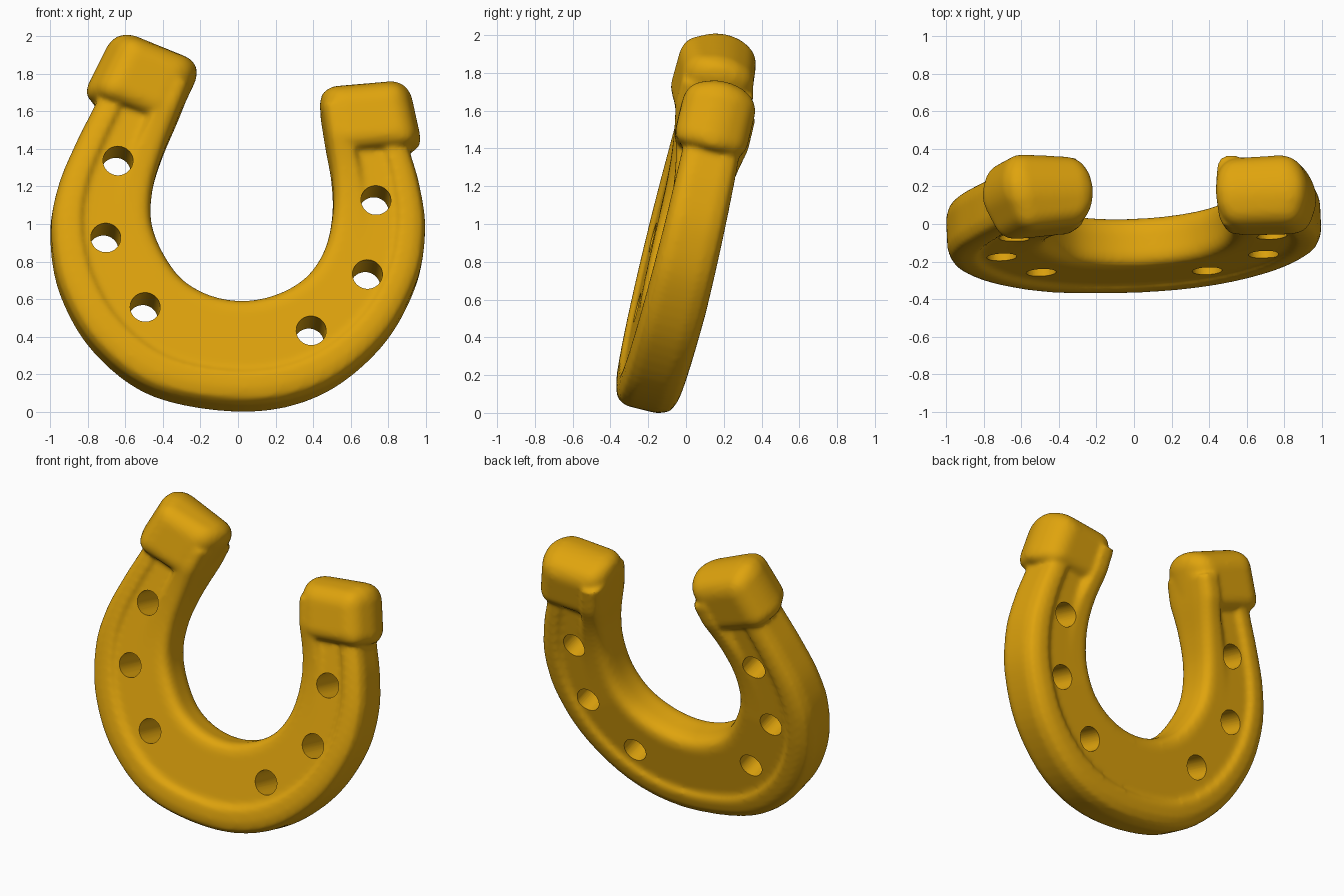
import bpy, bmesh
from mathutils import Vector

if "Cube" in bpy.data.objects:
    bpy.data.objects.remove(bpy.data.objects["Cube"])

gold = bpy.data.materials.new("dark_gold")
gold.use_nodes = True
GOLD = (0.74, 0.37, 0.004, 1)
gold.diffuse_color = GOLD
gold.node_tree.nodes["Principled BSDF"].inputs["Base Color"].default_value = GOLD

# The shoe lies in a plane that leans back and is slightly turned
BASE, LEAN, TURN = -0.25, 0.248, 0.045
NORMAL = Vector((-TURN, 1, -LEAN)).normalized()


def place(x, z, depth):
    """Point at x, z in the leaning plane, pushed back by depth."""
    return Vector((x, BASE + LEAN * z + TURN * x, z)) + NORMAL * depth


def make_object(name, bm):
    bmesh.ops.recalc_face_normals(bm, faces=bm.faces)
    mesh = bpy.data.meshes.new(name)
    bm.to_mesh(mesh)
    bm.free()
    ob = bpy.data.objects.new(name, mesh)
    bpy.context.collection.objects.link(ob)
    ob.data.materials.append(gold)
    return ob


def apply_modifier(ob, kind, **settings):
    mod = ob.modifiers.new(kind, kind)
    for key, value in settings.items():
        setattr(mod, key, value)
    bpy.ops.object.select_all(action="DESELECT")
    bpy.context.view_layer.objects.active = ob
    ob.select_set(True)
    bpy.ops.object.modifier_apply(modifier=mod.name)


def loft(bm, rings):
    """Skin closed rings of points and close both ends."""
    loops = [[bm.verts.new(p) for p in ring] for ring in rings]
    n = len(loops[0])
    for a, b in zip(loops, loops[1:]):
        for i in range(n):
            j = (i + 1) % n
            bm.faces.new((a[i], a[j], b[j], b[i]))
    bm.faces.new(loops[0])
    bm.faces.new(loops[-1])


def smooth_path(points, steps=6):
    """Curve passing through all the points."""
    pts = [Vector(p) for p in points]
    pts = [2 * pts[0] - pts[1]] + pts + [2 * pts[-1] - pts[-2]]
    out = []
    for p, q, r, s in zip(pts, pts[1:], pts[2:], pts[3:]):
        for k in range(steps):
            t = k / steps
            out.append(0.5 * (2 * q + (r - p) * t + (2 * p - 5 * q + 4 * r - s) * t ** 2
                              + (3 * q - p - 3 * r + s) * t ** 3))
    return out + [pts[-2]]


# Curved body: inner and outer edge, from one tip round to the other
INNER = [(-.26, 1.70), (-.32, 1.55), (-.40, 1.36), (-.455, 1.18), (-.465, 1.0), (-.41, .84),
         (-.30, .685), (-.14, .595), (.04, .57), (.22, .61), (.37, .705), (.465, .855),
         (.505, 1.05), (.50, 1.23), (.47, 1.41), (.44, 1.60)]
OUTER = [(-.67, 1.84), (-.75, 1.65), (-.87, 1.41), (-.965, 1.18), (-1.003, .94), (-.95, .63),
         (-.767, .32), (-.445, .085), (.05, .006), (.45, .096), (.767, .345), (.95, .66),
         (1.0, .94), (.97, 1.18), (.91, 1.39), (.86, 1.60)]


def half_section(thick, rise):
    """Across the band from inner to outer edge: rounded edge, inner ridge, channel, rim."""
    floor = thick - 0.028
    ridge = floor + rise
    return [(0, 0.42 * ridge), (0.015, 0.72 * ridge), (0.06, 0.93 * ridge), (0.13, ridge),
            (0.28, ridge), (0.36, floor), (0.5, floor), (0.64, floor), (0.68, floor + 0.004),
            (0.71, thick - 0.003), (0.76, thick), (0.86, 0.97 * thick),
            (0.95, 0.83 * thick), (0.99, 0.5 * thick)]


bm = bmesh.new()
inner, outer = smooth_path(INNER), smooth_path(OUTER)
rings = []
for i, (a, b) in enumerate(zip(inner, outer)):
    t = abs(2 * i / (len(inner) - 1) - 1)
    tip = min(1, max(0, (t - 0.4) / 0.48))
    front = [(s, -d) for s, d in half_section(0.147, 0.07 * tip ** 3)]
    back = [(s, d) for s, d in half_section(0.187 - 0.03 * tip, 0.075 * tip ** 3)]
    section = front + back[::-1]
    rings.append([place(*a.lerp(b, s), d) for s, d in section])
loft(bm, rings)
shoe = make_object("horseshoe", bm)


# Thick block at each tip, widest at mid depth and tapered to the end
def tip_block(name, inner_low, outer_low, outer_top, inner_top, layers):
    """Each layer gives the depth at the inner and outer side, and the two side insets."""
    il, ol, ot, it = map(Vector, (inner_low, outer_low, outer_top, inner_top))
    rings = []
    for depth_in, depth_out, near, far in layers:
        low = [il.lerp(ol, near), il.lerp(ol, 1 - far)]
        top = [it.lerp(ot, 1 - far), it.lerp(ot, near)]
        taper = 0.17 if near else 0
        top = [p.lerp(q, taper) for p, q in zip(top, low[::-1])]
        depths = (depth_in, depth_out, depth_out, depth_in)
        rings.append([place(*p, d) for p, d in zip(low + top, depths)])
    bm = bmesh.new()
    loft(bm, rings)
    block = make_object(name, bm)
    apply_modifier(block, "BEVEL", width=0.08, segments=5)
    return block


MIDDLE = (0, 0, 0, 0)
blocks = [
    tip_block("right_tip", (-.335, 1.49), (-.85, 1.675), (-.665, 2.045), (-.165, 1.85),
              [(-.185, -.235, .1, .22), MIDDLE, (.19, .19, .12, .12)]),
    tip_block("left_tip", (.468, 1.345), (1.005, 1.385), (.92, 1.767), (.405, 1.725),
              [(-.195, -.21, .1, .14), MIDDLE, (.185, .185, .1, .16)]),
]

# Fuse the parts into one softly blended casting
for block in blocks:
    apply_modifier(shoe, "BOOLEAN", operation="UNION", object=block, solver="EXACT")
    bpy.data.objects.remove(block)
apply_modifier(shoe, "REMESH", mode="VOXEL", voxel_size=0.014)
apply_modifier(shoe, "SMOOTH", factor=0.5, iterations=10)

# Six nail holes straight through the band
HOLES = [(-.645, 1.30), (-.71, .89), (-.50, .52), (.385, .395), (.685, .695), (.73, 1.09)]
turn = Vector((0, 0, 1)).rotation_difference(NORMAL).to_matrix().to_4x4()
bm = bmesh.new()
for x, z in HOLES:
    spot = turn.copy()
    spot.translation = place(x, z, 0)
    bmesh.ops.create_cone(bm, cap_ends=True, segments=40, radius1=0.08, radius2=0.08,
                          depth=0.8, matrix=spot)
cutter = make_object("hole_cutter", bm)
cutter.hide_render = True
apply_modifier(shoe, "BOOLEAN", operation="DIFFERENCE", object=cutter, solver="EXACT")
bpy.data.objects.remove(cutter)

# One gold material, soft shading with crisp hole edges
shoe.data.materials.clear()
shoe.data.materials.append(gold)
for face in shoe.data.polygons:
    face.material_index = 0
bpy.ops.object.select_all(action="DESELECT")
shoe.select_set(True)
bpy.context.view_layer.objects.active = shoe
bpy.ops.object.shade_smooth_by_angle(angle=0.7)

# Stand it on the ground
lowest = min(v.co.z for v in shoe.data.vertices)
for v in shoe.data.vertices:
    v.co.z -= lowest
